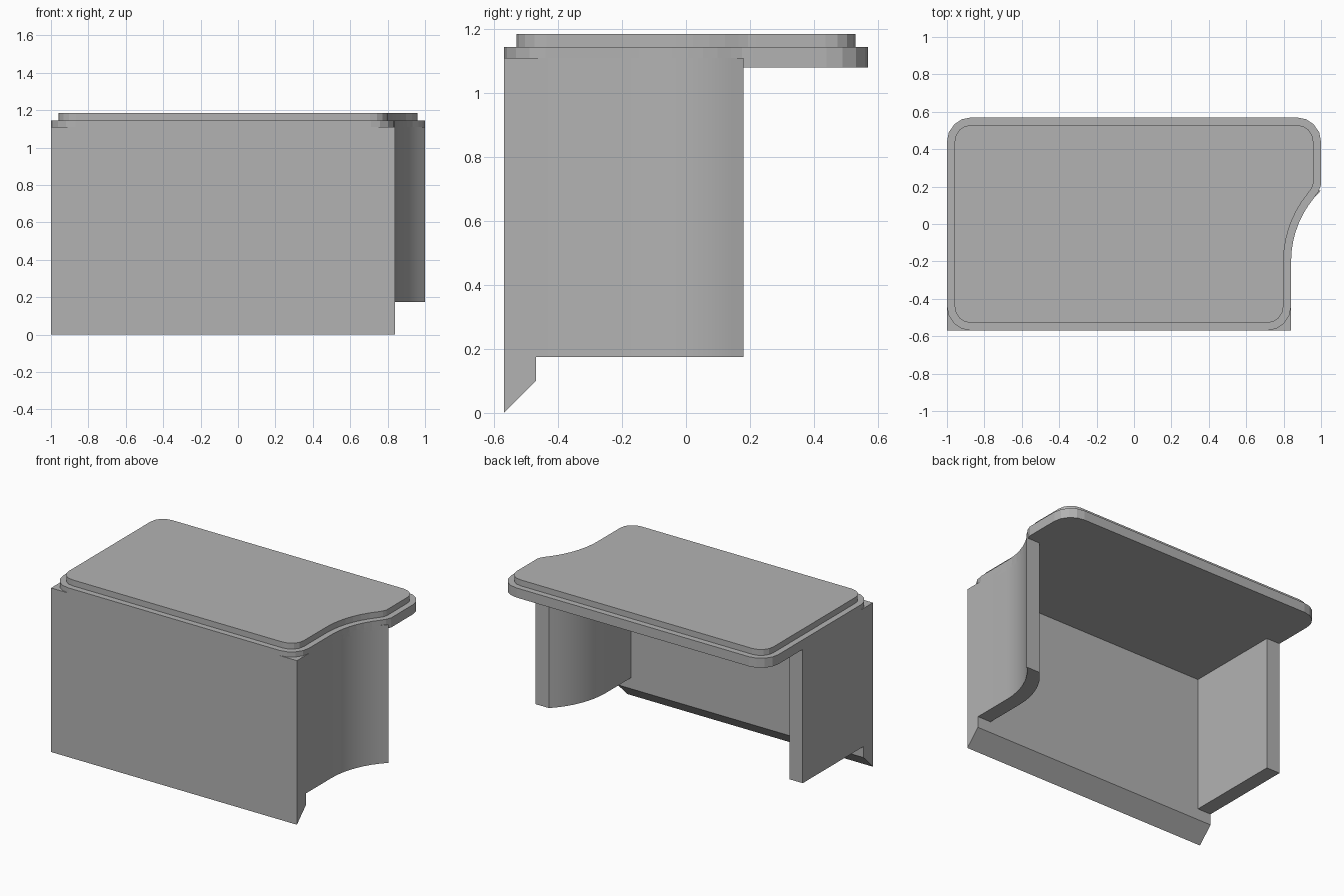
import bpy, bmesh, math
from mathutils import Vector

cube = bpy.data.objects.get("Cube")
if cube:
    bpy.data.objects.remove(cube, do_unlink=True)

GREY = (0.45, 0.45, 0.45, 1.0)
mat = bpy.data.materials.new("plain grey")
mat.use_nodes = True
mat.diffuse_color = GREY
mat.node_tree.nodes["Principled BSDF"].inputs["Base Color"].default_value = GREY

# Main dimensions
LEFT, RIGHT, WIDE = -1.0, 0.84, 1.0
FRONT, BACK = -0.57, 0.57
THICK = 0.1
WALL_BACK, WALL_BOTTOM, WALL_TOP = 0.18, 0.175, 1.11
CURVE_START = -0.2
CORNER = 0.13


def arc(cx, cy, radius, start, end, steps):
    """Points on a circular arc, angles in degrees."""
    angles = [math.radians(start + (end - start) * i / steps) for i in range(steps + 1)]
    return [(cx + radius * math.cos(a), cy + radius * math.sin(a)) for a in angles]


def extrude_profile(name, points, direction, finish=None):
    """Extrude a closed 3D outline along a direction into a solid object."""
    bm = bmesh.new()
    face = bm.faces.new([bm.verts.new(p) for p in points])
    result = bmesh.ops.extrude_face_region(bm, geom=[face], use_keep_orig=True)
    verts = [g for g in result["geom"] if isinstance(g, bmesh.types.BMVert)]
    bmesh.ops.translate(bm, verts=verts, vec=Vector(direction))
    bmesh.ops.recalc_face_normals(bm, faces=bm.faces)
    if finish:
        finish(bm)
    mesh = bpy.data.meshes.new(name)
    bm.to_mesh(mesh)
    bm.free()
    mesh.materials.append(mat)
    obj = bpy.data.objects.new(name, mesh)
    bpy.context.collection.objects.link(obj)
    return obj


def flat(points, z):
    return [(x, y, z) for x, y in points]


# Concave arc shared by the curved wall and the worktop edge
dx, dy = WIDE - RIGHT, WALL_BACK - CURVE_START
radius = (dx * dx + dy * dy) / (2 * dx)
sweep = math.degrees(math.asin(dy / radius))
bend = arc(RIGHT + radius, CURVE_START, radius, 180, 180 - sweep, 8)

# Front panel with a bevelled foot
panel = [(FRONT, 0), (FRONT + THICK, THICK), (FRONT + THICK, WALL_TOP), (FRONT, WALL_TOP)]
extrude_profile("front_panel", [(LEFT, y, z) for y, z in panel], (RIGHT - LEFT, 0, 0))

# Straight and curved side walls
inner = FRONT + THICK
height = (0, 0, WALL_TOP - WALL_BOTTOM)
straight = [(LEFT, inner), (LEFT + THICK, inner), (LEFT + THICK, WALL_BACK), (LEFT, WALL_BACK)]
extrude_profile("straight_wall", flat(straight, WALL_BOTTOM), height)

outer = [(RIGHT, inner)] + bend
curved = outer + [(x - THICK, y) for x, y in reversed(outer)]
curved_wall = extrude_profile("curved_wall", flat(curved, WALL_BOTTOM), height)


# Worktop: rounded slab with a raised, inset upper layer
def raise_top(bm):
    top = max(bm.faces, key=lambda f: f.calc_center_median().z)
    bmesh.ops.inset_region(bm, faces=[top], thickness=0.04, use_even_offset=True)
    result = bmesh.ops.extrude_face_region(bm, geom=[top])
    verts = [g for g in result["geom"] if isinstance(g, bmesh.types.BMVert)]
    bmesh.ops.translate(bm, verts=verts, vec=(0, 0, 0.04))
    if top.is_valid:
        bmesh.ops.delete(bm, geom=[top], context="FACES")
    bmesh.ops.recalc_face_normals(bm, faces=bm.faces)


r = CORNER
outline = arc(LEFT + r, FRONT + r, r, 180, 270, 4)
outline += arc(RIGHT - r, FRONT + r, r, 270, 360, 4)
outline += bend[:-1] + [(WIDE - 0.013, 0.175), (WIDE, 0.21)]
outline += arc(WIDE - r, BACK - r, r, 0, 90, 4)
outline += arc(LEFT + r, BACK - r, r, 90, 180, 4)
worktop = extrude_profile("worktop", flat(outline, 1.08), (0, 0, 0.065), raise_top)

# Smooth the curved wall while keeping its edges crisp
bpy.ops.object.select_all(action="DESELECT")
curved_wall.select_set(True)
bpy.context.view_layer.objects.active = curved_wall
bpy.ops.object.shade_smooth_by_angle(angle=math.radians(30))
